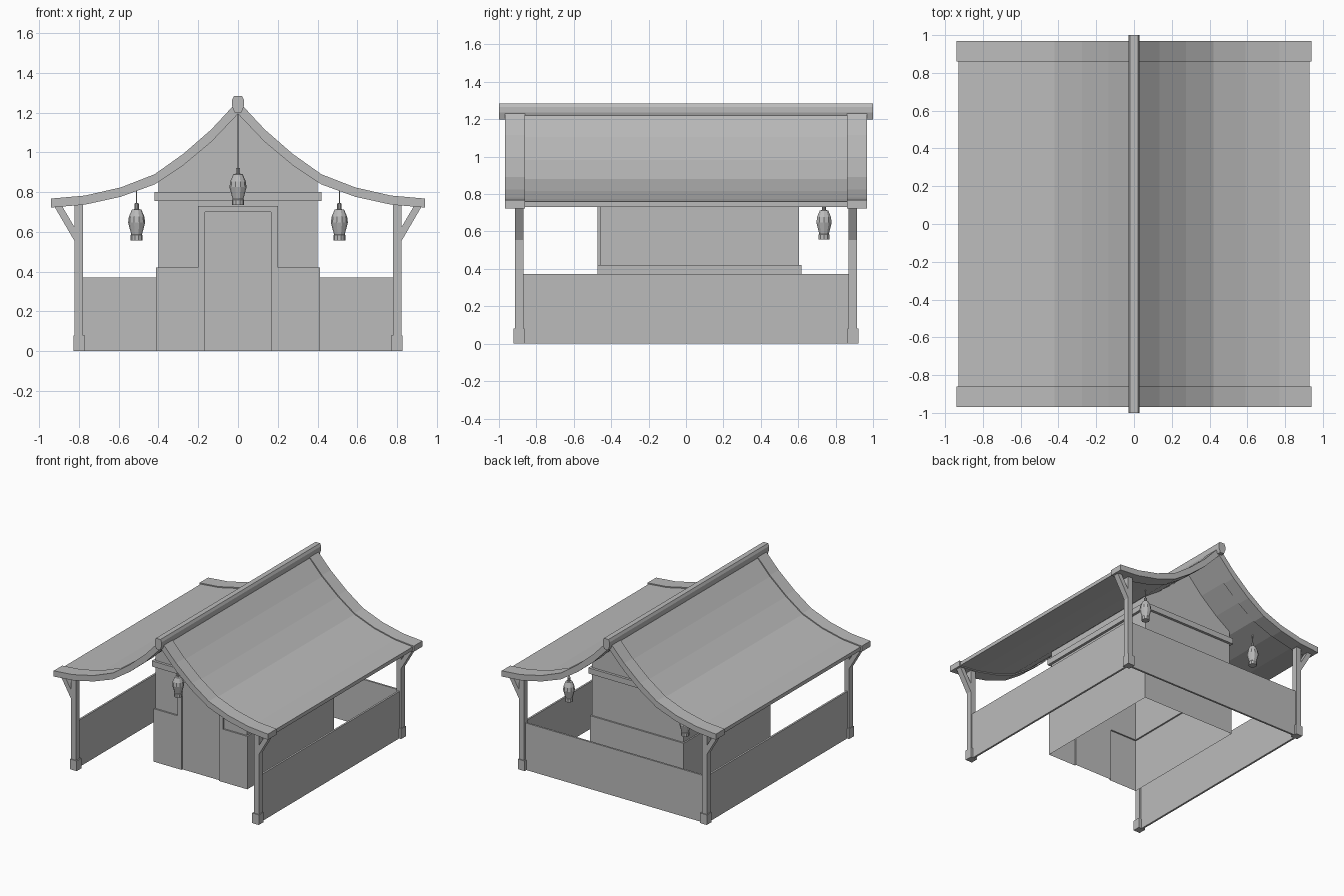
import bpy
import bmesh
from math import hypot, cos, sin, pi

cube = bpy.data.objects.get("Cube")
if cube:
    bpy.data.objects.remove(cube, do_unlink=True)

GREY = (0.5, 0.5, 0.5, 1)
grey = bpy.data.materials.new("plain_grey")
grey.use_nodes = True
grey.diffuse_color = GREY
grey.node_tree.nodes["Principled BSDF"].inputs["Base Color"].default_value = GREY


def finish(name, bm):
    bmesh.ops.remove_doubles(bm, verts=bm.verts, dist=0.0001)
    bmesh.ops.recalc_face_normals(bm, faces=bm.faces)
    mesh = bpy.data.meshes.new(name)
    bm.to_mesh(mesh)
    bm.free()
    mesh.materials.append(grey)
    obj = bpy.data.objects.new(name, mesh)
    bpy.context.collection.objects.link(obj)
    return obj


def loft(name, rings, caps=True):
    """Join equal-length rings of points with quads."""
    bm = bmesh.new()
    loops = [[bm.verts.new(p) for p in ring] for ring in rings]
    for a, b in zip(loops, loops[1:]):
        for i in range(len(a)):
            j = (i + 1) % len(a)
            bm.faces.new((a[i], a[j], b[j], b[i]))
    if caps:
        bm.faces.new(loops[0])
        bm.faces.new(loops[-1])
    return finish(name, bm)


def prism(name, outline, y0, y1):
    """Extrude an xz outline along y."""
    return loft(name, [[(x, y, z) for x, z in outline] for y in (y0, y1)])


def box(name, x0, x1, y0, y1, z0, z1):
    return prism(name, [(x0, z0), (x1, z0), (x1, z1), (x0, z1)], y0, y1)


def mirrored(half):
    """Complete a right-hand outline, listed top to bottom, across x = 0."""
    return half + [(-x, z) for x, z in reversed(half)]


# Roof: swept curve shared by the sheet, the end strips and the gable
CURVE = [(0, 1.26), (0.135, 1.115), (0.275, 0.993), (0.42, 0.89),
         (0.59, 0.824), (0.77, 0.783), (0.94, 0.768)]


def lowered(depth, eave):
    """Curve shifted inward by depth, with its end moved to the eave."""
    pts = []
    for i, (x, z) in enumerate(CURVE):
        a, b = CURVE[max(i - 1, 0)], CURVE[min(i + 1, len(CURVE) - 1)]
        pts.append((x, z - depth * hypot(b[0] - a[0], b[1] - a[1]) / (b[0] - a[0])))
    pts[-1] = (eave, pts[-1][1])
    return pts


def roof_outline(top, bottom, eave):
    upper, lower = lowered(top, eave), lowered(bottom, eave)
    left = [(-x, z) for x, z in reversed(upper[1:])]
    under = list(reversed(lower)) + [(-x, z) for x, z in lower[1:]]
    return left + upper + under


prism("roof_sheet", roof_outline(0.008, 0.037, 0.93), -0.9, 0.9)
for side, s in (("front", -1), ("back", 1)):
    prism(side + "_roof_strip", roof_outline(0, 0.045, 0.94), s * 0.86, s * 0.968)
prism("ridge_beam", mirrored([(0.02, 1.285), (0.03, 1.265), (0.03, 1.235), (0.018, 1.2)]), -1, 1)


# House: hollow stepped walls with a shallow door recess
def footprint(w, front, back, z, recess):
    d = 0.165
    pts = [(-w, front), (-d, front), (-d, recess), (d, recess), (d, front),
           (w, front), (w, back), (-w, back)]
    return [(x, y, z) for x, y in pts]


FRONT, BACK, WALL, STEP = -0.46, 0.605, 0.4, 0.012


def level(z, out):
    recess = FRONT if z < 0.5 else FRONT - out
    return footprint(WALL + out, FRONT - out, BACK + out, z, recess)


loft("house_walls", [level(z, out) for z, out in (
    (0, STEP), (0.42, STEP), (0.42, 0), (0.755, 0),
    (0.755, 0.02), (0.8, 0.02), (0.8, 0))], caps=False)

under = lowered(0.03, 0.94)
gable = under[:3] + [(WALL, under[3][1] + 0.012), (WALL, 0.79)]
prism("gable", gable + [(-x, z) for x, z in reversed(gable[1:])], FRONT, BACK)

for side, s in (("left", 1), ("right", -1)):
    box(side + "_door_frame", s * 0.165, s * 0.2, FRONT - STEP, FRONT, 0.42, 0.73)
box("door_lintel", -0.165, 0.165, FRONT - STEP, FRONT, 0.7, 0.73)

# Posts with feet and outward braces, and low side walls
for side, s in (("left", 1), ("right", -1)):
    for end, t in (("front", -1), ("back", 1)):
        label = end + "_" + side
        y0, y1 = t * 0.87, t * 0.915
        box(label + "_post", s * 0.78, s * 0.823, y0, y1, 0, 0.745)
        box(label + "_post_foot", s * 0.77, s * 0.828, t * 0.863, t * 0.922, 0, 0.08)
        brace = [(0.82, 0.55), (0.925, 0.73), (0.885, 0.73), (0.82, 0.62)]
        prism(label + "_brace", [(s * x, z) for x, z in brace], y0, y1)
    box(side + "_low_wall", s * 0.795, s * 0.81, -0.88, 0.89, 0, 0.372)
box("back_low_wall", -0.8, 0.8, 0.885, 0.9, 0, 0.372)


# Hanging lanterns
def lantern(name, x, y, z, hook):
    shape = [(0.03, 0), (0.03, 0.027), (0.027, 0.03), (0.043, 0.09), (0.039, 0.12),
             (0.024, 0.155), (0.011, 0.158), (0.011, 0.187), (0.003, 0.188), (0.003, hook - z)]
    n = 10
    loft(name, [[(x + r * cos(2 * pi * i / n), y + r * sin(2 * pi * i / n), z + h)
                 for i in range(n)] for r, h in shape])


lantern("front_lantern", 0, -0.75, 0.735, 1.21)
lantern("back_left_lantern", 0.51, 0.738, 0.557, 0.83)
lantern("back_right_lantern", -0.51, 0.738, 0.557, 0.83)
